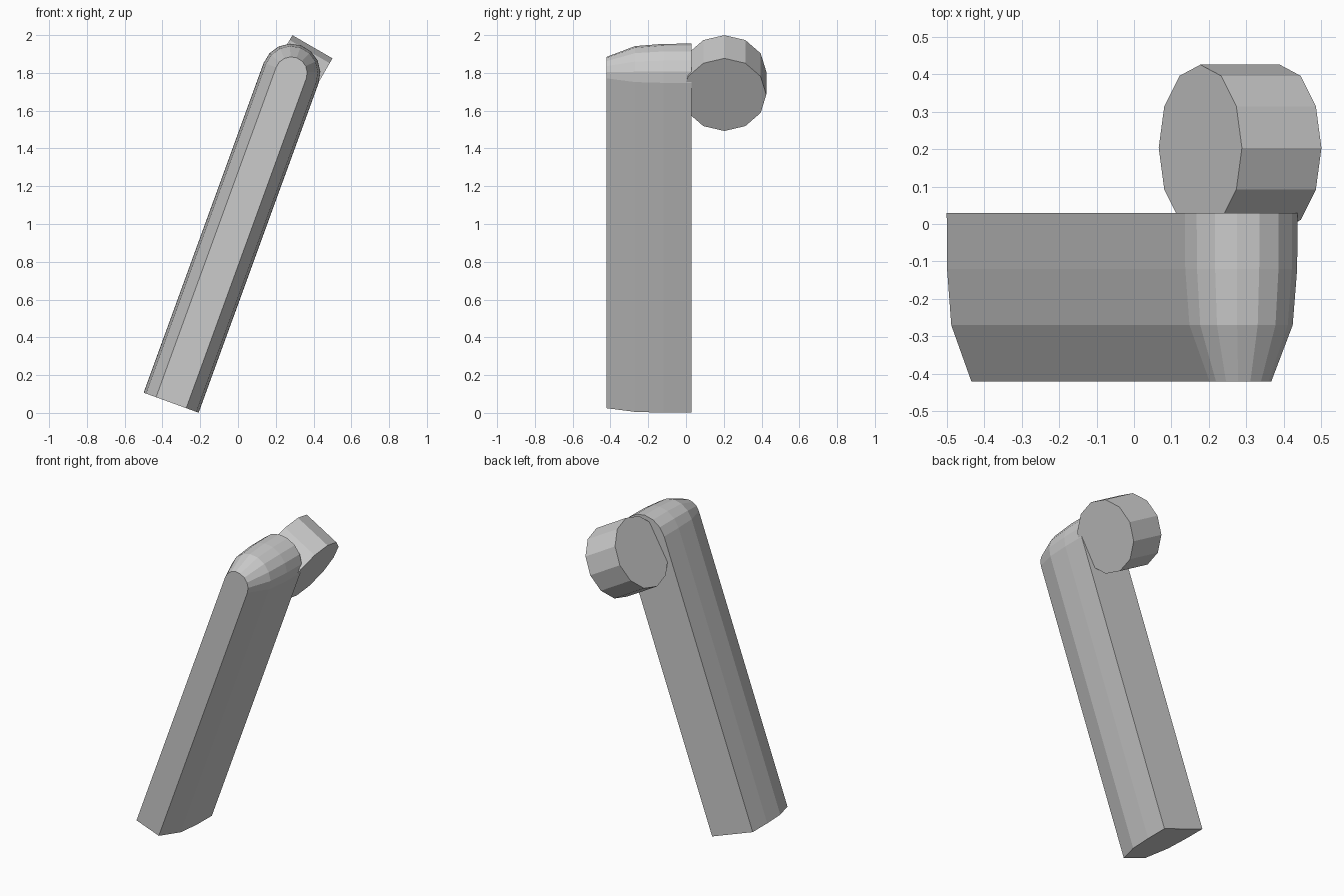
import bpy, bmesh
from math import sin, cos, pi, radians
from mathutils import Matrix, Vector

if "Cube" in bpy.data.objects:
    bpy.data.objects.remove(bpy.data.objects["Cube"])

TILT = radians(20)
LENGTH = 1.858
ARC = 8


def finish(bm, name):
    bmesh.ops.recalc_face_normals(bm, faces=bm.faces)
    mesh = bpy.data.meshes.new(name)
    bm.to_mesh(mesh)
    bm.free()
    obj = bpy.data.objects.new(name, mesh)
    bpy.context.collection.objects.link(obj)
    return obj


def outline(half, y):
    # straight foot and rounded top
    pts = [(-half, 0), (half, 0)]
    pts += [(half * cos(pi * i / ARC), LENGTH + half * sin(pi * i / ARC))
            for i in range(ARC + 1)]
    return [Vector((u, y, v)) for u, v in pts]


# Leaning bar: round-topped outlines narrowing towards the front
bm = bmesh.new()
sections = [(0.155, 0.03), (0.154, -0.12), (0.142, -0.27), (0.085, -0.42)]
rings = [[bm.verts.new(p) for p in outline(h, y)] for h, y in sections]
for a, b in zip(rings, rings[1:]):
    n = len(a)
    for i in range(n):
        bm.faces.new((a[i], a[(i + 1) % n], b[(i + 1) % n], b[i]))
bm.faces.new(rings[0])
bm.faces.new(rings[-1])
bar = finish(bm, "leaning_bar")
bar.matrix_world = Matrix.Translation((-0.354, 0, 0.054)) @ Matrix.Rotation(TILT, 4, 'Y')

# Twelve-sided pivot drum behind the top of the bar
bm = bmesh.new()
bmesh.ops.create_cone(bm, cap_ends=True, segments=12, radius1=0.222,
                      radius2=0.222, depth=0.245)
drum = finish(bm, "pivot_drum")
drum.matrix_world = Matrix.Translation((0.283, 0.203, 1.746)) @ Matrix.Rotation(radians(120), 4, 'Y')
